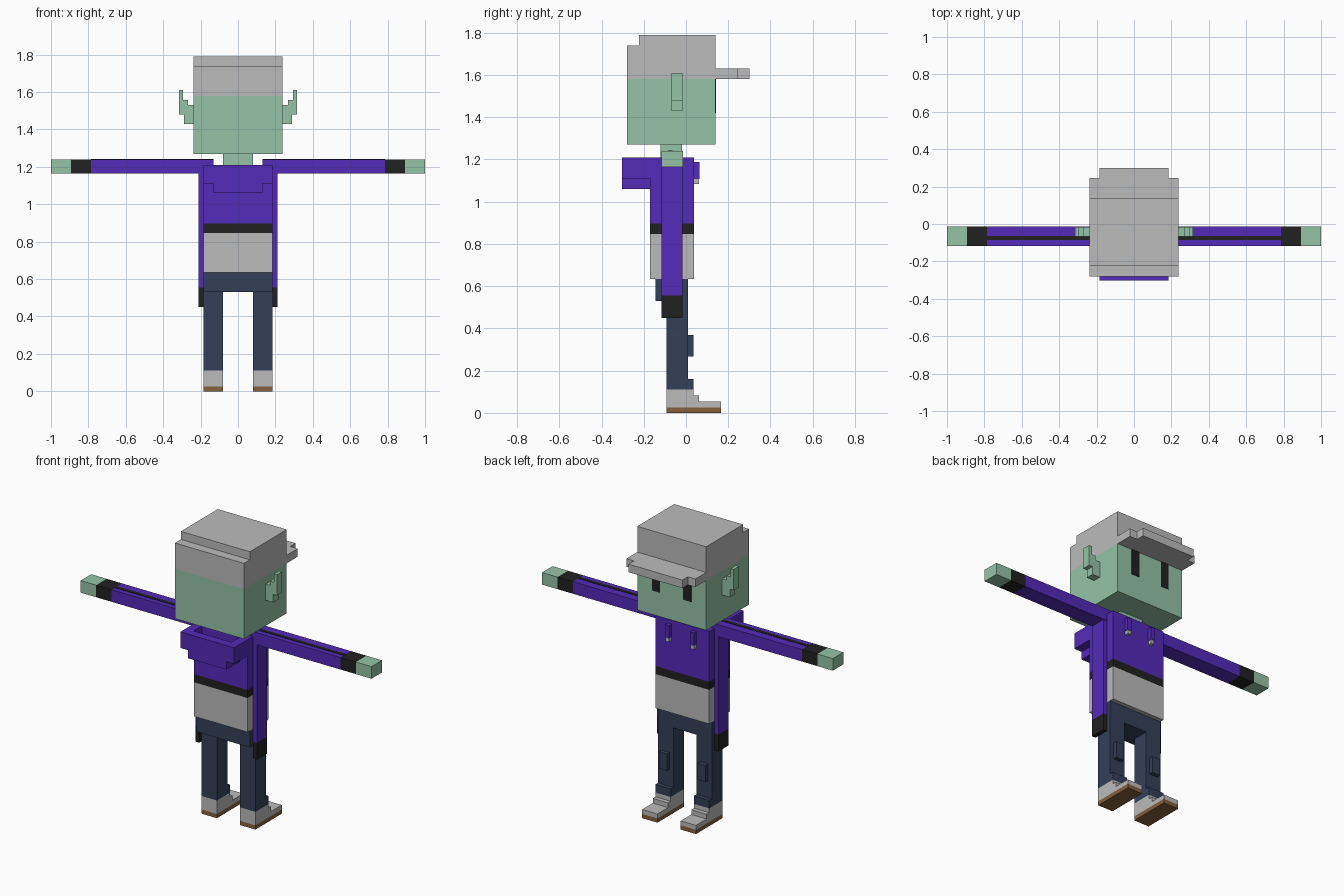
import bpy, bmesh

if "Cube" in bpy.data.objects:
    bpy.data.objects.remove(bpy.data.objects["Cube"])


def material(name, r, g, b):
    m = bpy.data.materials.new(name)
    m.diffuse_color = (r, g, b, 1)
    m.use_nodes = True
    m.node_tree.nodes["Principled BSDF"].inputs["Base Color"].default_value = m.diffuse_color
    return m


GREY = material("light_grey", 0.50, 0.50, 0.50)
SKIN = material("pale_green", 0.30, 0.55, 0.39)
PURPLE = material("purple", 0.087, 0.024, 0.49)
NAVY = material("navy", 0.034, 0.051, 0.102)
BLACK = material("black", 0.015, 0.015, 0.015)
BROWN = material("brown", 0.235, 0.117, 0.048)


def finish(bm, name, mat):
    bmesh.ops.recalc_face_normals(bm, faces=bm.faces)
    mesh = bpy.data.meshes.new(name)
    bm.to_mesh(mesh)
    bm.free()
    mesh.materials.append(mat)
    ob = bpy.data.objects.new(name, mesh)
    bpy.context.collection.objects.link(ob)
    return ob


def box(name, mat, x, y, z):
    """Box from (min, max) ranges on each axis."""
    bm = bmesh.new()
    bmesh.ops.create_cube(bm, size=1)
    for v in bm.verts:
        v.co = [(r[0] + r[1]) / 2 + c * (r[1] - r[0]) for r, c in zip((x, y, z), v.co)]
    return finish(bm, name, mat)


def prism(name, mat, pts, axis, lo, hi):
    """Outline extruded along an axis (0 = x, 1 = y, 2 = z)."""
    bm = bmesh.new()
    ring = []
    for p in pts:
        c = list(p)
        c.insert(axis, lo)
        ring.append(bm.verts.new(c))
    face = bm.faces.new(ring)
    ext = bmesh.ops.extrude_face_region(bm, geom=[face])
    for v in ext["geom"]:
        if isinstance(v, bmesh.types.BMVert):
            v.co[axis] = hi
    return finish(bm, name, mat)


def mirrored(ob):
    """Mirror a part to the other side of the body."""
    ob.modifiers.new("Mirror", "MIRROR")
    return ob


# Head, neck and cap
W = 0.237
box("head", SKIN, (-W, W), (-0.28, 0.14), (1.27, 1.58))
box("neck", SKIN, (-0.08, 0.08), (-0.12, -0.02), (1.18, 1.27))
prism("cap_crown", GREY, [(-0.28, 1.58), (0.14, 1.58), (0.14, 1.79), (-0.222, 1.79),
                          (-0.222, 1.74), (-0.28, 1.74)], 0, -W, W)
prism("cap_brim", GREY, [(-W, 0.14), (W, 0.14), (W, 0.247), (0.185, 0.247), (0.185, 0.30),
                         (-0.185, 0.30), (-0.185, 0.247), (-W, 0.247)], 2, 1.58, 1.63)
mirrored(box("eyes", BLACK, (0.08, 0.135), (0.139, 0.143), (1.42, 1.58)))
mirrored(prism("ears", SKIN, [(W, 1.43), (0.29, 1.43), (0.29, 1.48), (0.316, 1.48),
                              (0.316, 1.61), (0.295, 1.61), (0.295, 1.558),
                              (0.268, 1.558), (0.268, 1.53), (W, 1.53)], 1, -0.068, -0.017))

# Torso layers
T = 0.185
for name, mat, lo, hi in (("jacket", PURPLE, 0.897, 1.21), ("waistband", BLACK, 0.847, 0.897),
                          ("shirt_hem", GREY, 0.635, 0.847)):
    box(name, mat, (-T, T), (-0.17, 0.037), (lo, hi))

# Hood hanging behind the neck, with a hollow top
prism("hood_rim", PURPLE, [(-T, -0.17), (-T, -0.302), (T, -0.302), (T, -0.17), (0.13, -0.17),
                           (0.13, -0.25), (-0.13, -0.25), (-0.13, -0.17)], 2, 1.11, 1.21)
box("hood_bottom", PURPLE, (-0.132, 0.132), (-0.302, -0.17), (1.06, 1.112))

# Drawstrings with tips
mirrored(box("drawstrings", PURPLE, (0.073, 0.099), (0.037, 0.063), (1.107, 1.187)))
mirrored(box("drawstring_tips", GREY, (0.075, 0.097), (0.037, 0.061), (1.083, 1.107)))

# Outstretched arms
ARM_Y, ARM_Z = (-0.117, -0.014), (1.165, 1.24)
mirrored(box("sleeves", PURPLE, (0.13, 0.787), ARM_Y, ARM_Z))
mirrored(box("sleeve_cuffs", BLACK, (0.787, 0.893), ARM_Y, ARM_Z))
mirrored(box("hands", SKIN, (0.893, 1.0), ARM_Y, ARM_Z))
mirrored(box("sleeve_stripes", BLACK, (0.132, 0.787), (-0.086, -0.064), (1.238, 1.242)))

# Hanging side panels
mirrored(box("side_panels", PURPLE, (T, 0.211), (-0.117, -0.017), (0.555, 1.167)))
mirrored(box("side_panel_ends", BLACK, (T, 0.211), (-0.117, -0.017), (0.45, 0.555)))

# Trousers
LEG_X = (0.08, T)
box("hips", NAVY, (-T, T), (-0.145, 0.01), (0.53, 0.635))
mirrored(box("legs", NAVY, LEG_X, (-0.093, 0.01), (0.11, 0.53)))
mirrored(box("knee_patches", NAVY, (0.105, 0.16), (0.01, 0.036), (0.266, 0.37)))
mirrored(box("trouser_folds", NAVY, LEG_X, (0.01, 0.036), (0.11, 0.16)))

# Shoes
mirrored(prism("shoes", GREY, [(-0.093, 0.026), (0.166, 0.026), (0.166, 0.054), (0.062, 0.054),
                               (0.062, 0.083), (0.036, 0.083), (0.036, 0.11), (-0.093, 0.11)],
               0, *LEG_X))
mirrored(box("soles", BROWN, LEG_X, (-0.093, 0.166), (0.0, 0.026)))
